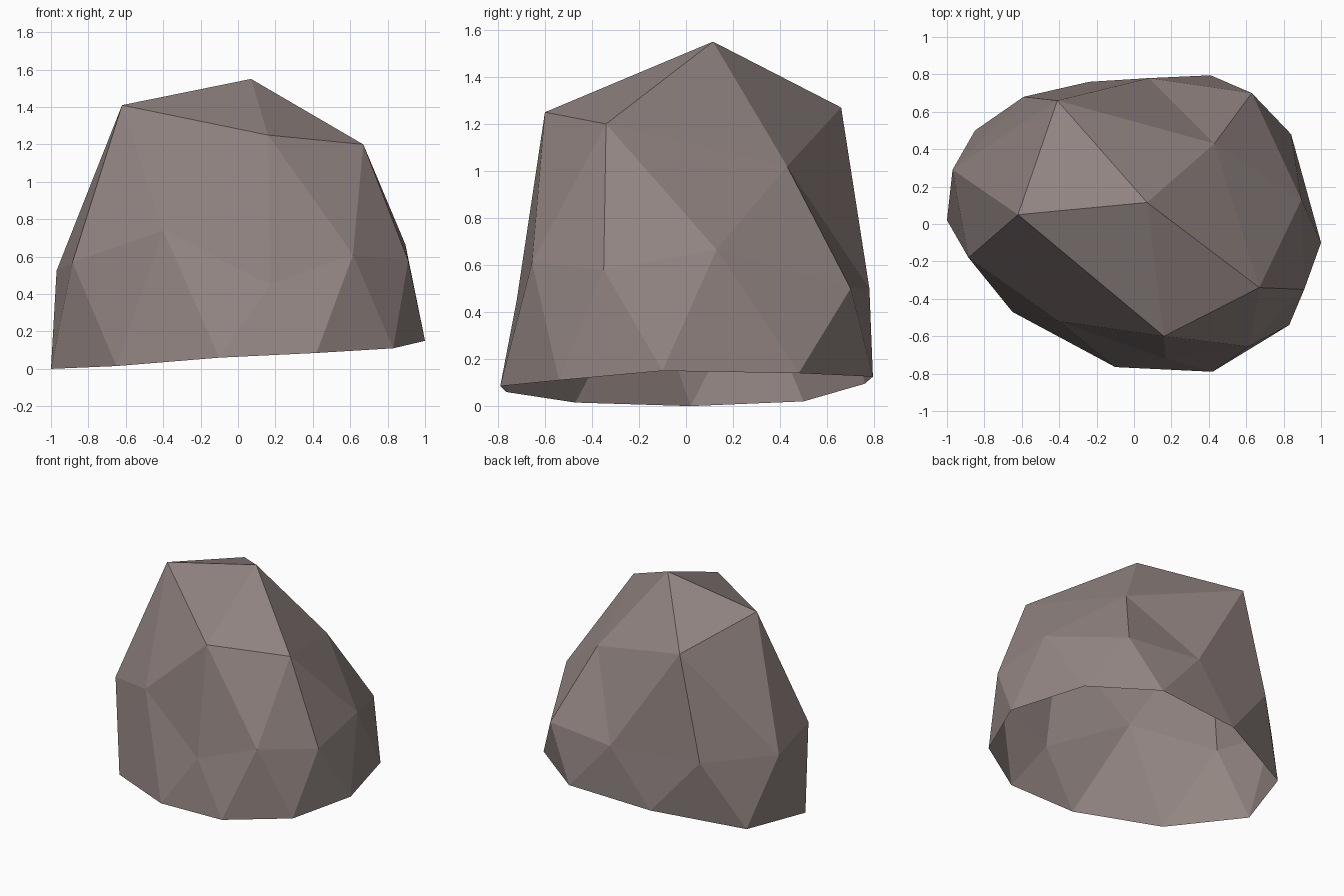
import bpy, bmesh

if "Cube" in bpy.data.objects:
    bpy.data.objects.remove(bpy.data.objects["Cube"])

# Rock as a faceted, open-bottomed dome: rings of 10, 10, 5 and an apex
BASE = [(1, -.1, .15), (.84, .48, .14), (.41, .795, .125), (-.24, .76, .095),
        (-.85, .5, .02), (-1, .02, 0), (-.65, -.47, .015), (-.1, -.765, .06),
        (.42, -.79, .085), (.83, -.54, .11)]
MIDDLE = [(.91, -.35, .58), (.895, .13, .665), (.63, .7, .5), (.08, .78, .5),
          (-.59, .68, .51), (-.97, .29, .525), (-.885, -.18, .57),
          (-.4, -.52, .74), (.17, -.72, .45), (.615, -.655, .61)]
SHOULDER = [(.67, -.34, 1.2), (.43, .43, 1.02), (-.41, .66, 1.27),
            (-.62, .05, 1.41), (.16, -.6, 1.25)]
APEX = (.07, .115, 1.55)

bm = bmesh.new()
base, mid, top = ([bm.verts.new(p) for p in ring] for ring in (BASE, MIDDLE, SHOULDER))
apex = bm.verts.new(APEX)

# Lower zigzag band
for i in range(10):
    j = (i + 1) % 10
    bm.faces.new((mid[i], base[i - 1], base[i]))
    bm.faces.new((mid[i], base[i], mid[j]))

# Upper band and cap
for i in range(5):
    j = (i + 1) % 5
    a, b, c = mid[2 * i], mid[2 * i + 1], mid[(2 * i + 2) % 10]
    bm.faces.new((top[i], a, b))
    bm.faces.new((top[i], b, top[j]))
    bm.faces.new((top[j], b, c))
    bm.faces.new((apex, top[i], top[j]))

mesh = bpy.data.meshes.new("rock")
bm.to_mesh(mesh)
bm.free()

# Warm grey stone
stone = bpy.data.materials.new("warm grey stone")
stone.diffuse_color = (.29, .235, .225, 1)
stone.use_nodes = True
stone.node_tree.nodes["Principled BSDF"].inputs["Base Color"].default_value = stone.diffuse_color
mesh.materials.append(stone)
rock = bpy.data.objects.new("rock", mesh)
bpy.context.collection.objects.link(rock)
